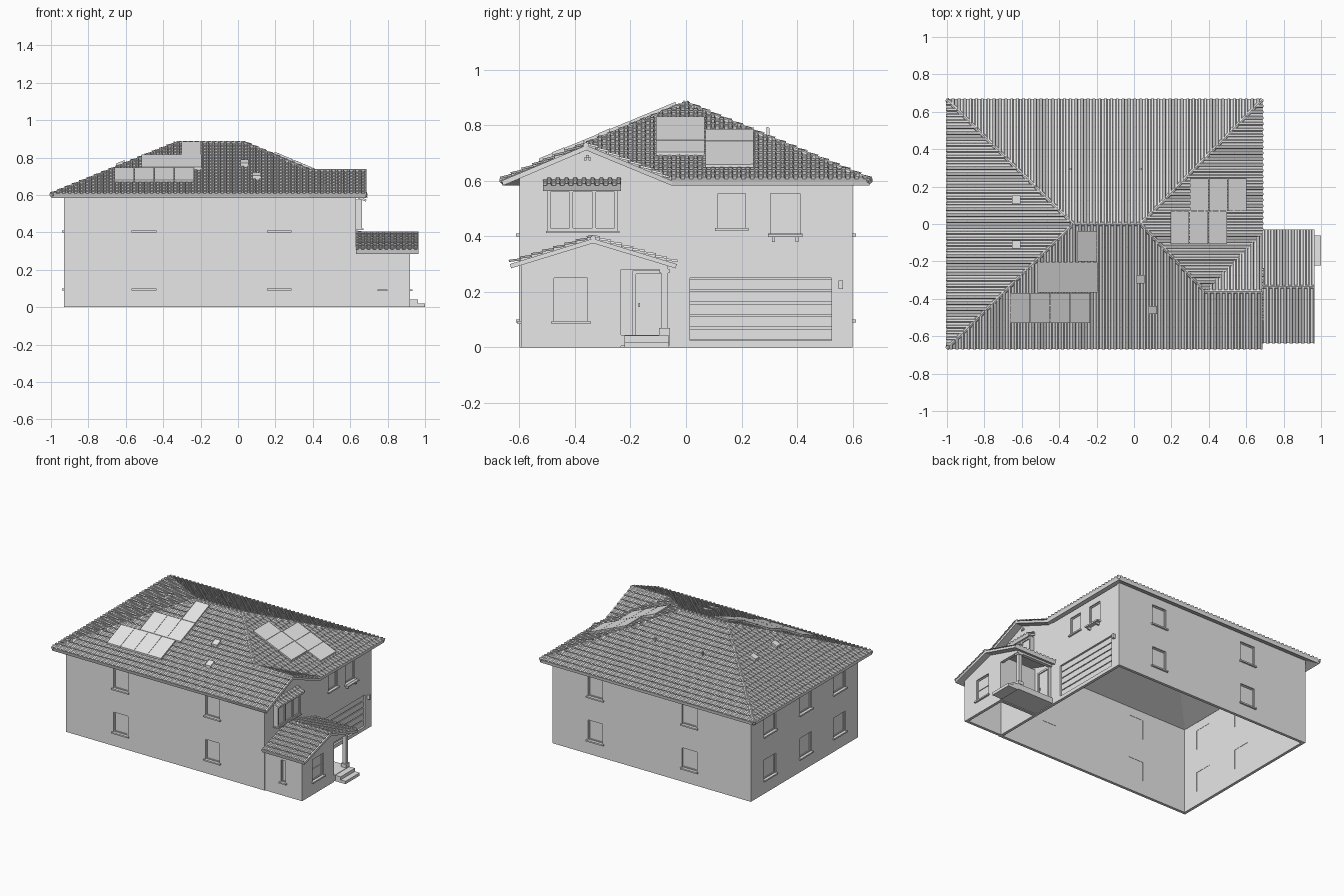
import bpy, bmesh, math
from mathutils import Vector, geometry

if "Cube" in bpy.data.objects:
    bpy.data.objects.remove(bpy.data.objects["Cube"])

grey = bpy.data.materials.new("plain_grey")
grey.use_nodes = True
grey.diffuse_color = (0.8, 0.8, 0.8, 1)
grey.node_tree.nodes["Principled BSDF"].inputs["Base Color"].default_value = (0.8, 0.8, 0.8, 1)


def finish(name, bm):
    mesh = bpy.data.meshes.new(name)
    bm.to_mesh(mesh)
    bm.free()
    mesh.materials.append(grey)
    ob = bpy.data.objects.new(name, mesh)
    bpy.context.collection.objects.link(ob)
    return ob


def boxes(name, items, warp=lambda p: p):
    """Several boxes (x0, x1, y0, y1, z0, z1) in one object, moved by warp."""
    bm = bmesh.new()
    for b in items:
        made = bmesh.ops.create_cube(bm, size=1)["verts"]
        for v in made:
            v.co = warp(Vector([b[2 * i + (v.co[i] > 0)] for i in range(3)]))
    bmesh.ops.recalc_face_normals(bm, faces=bm.faces)
    return finish(name, bm)


def shell(name, polys, thickness, out=None):
    """Polygons welded into a sheet and thickened inwards."""
    bm = bmesh.new()
    for p in polys:
        f = bm.faces.new([bm.verts.new(c) for c in p])
        f.normal_update()
        if out and f.normal.dot(Vector(out)) < 0:
            f.normal_flip()
    bmesh.ops.remove_doubles(bm, verts=bm.verts, dist=0.0005)
    ob = finish(name, bm)
    mod = ob.modifiers.new("thickness", "SOLIDIFY")
    mod.thickness, mod.offset = thickness, -1
    return ob


# A wall frame is (axis, position, outward sign); points are (along, outward, z)
def on_wall(frame):
    axis, pos, s = frame
    if axis == "x":
        return lambda p: Vector((pos + s * p[1], p[0], p[2]))
    return lambda p: Vector((p[0], pos + s * p[1], p[2]))


def wall(name, frame, a0, a1, z0, z1, holes=()):
    to = on_wall(frame)
    aa = sorted({a0, a1, *(a for h in holes for a in h[:2])})
    zz = sorted({z0, z1, *(z for h in holes for z in h[2:])})
    quads = []
    for l, r in zip(aa, aa[1:]):
        for b, t in zip(zz, zz[1:]):
            m, n = (l + r) / 2, (b + t) / 2
            if not any(h[0] < m < h[1] and h[2] < n < h[3] for h in holes):
                quads.append([to(p) for p in ((l, 0, b), (r, 0, b), (r, 0, t), (l, 0, t))])
    shell(name, quads, 0.02, to((0, 1, 0)) - to((0, 0, 0)))


def window(name, frame, hole, across=0, upright=0, sill=True):
    a0, a1, z0, z1 = hole
    w, d0, d1 = 0.007, -0.018, -0.008
    parts = [(a0, a1, d0, -0.013, z0, z1),
             (a0, a0 + w, d0, d1, z0, z1), (a1 - w, a1, d0, d1, z0, z1),
             (a0, a1, d0, d1, z0, z0 + w), (a0, a1, d0, d1, z1 - w, z1)]
    for i in range(across):
        z = z0 + (z1 - z0) * (i + 1) / (across + 1)
        parts.append((a0, a1, d0, d1, z - w / 2, z + w / 2))
    for i in range(upright):
        a = a0 + (a1 - a0) * (i + 1) / (upright + 1)
        parts.append((a - w / 2, a + w / 2, d0, d1, z0, z1))
    if sill:
        parts.append((a0 - 0.01, a1 + 0.01, d0, 0.012, z0 - 0.01, z0))
    boxes(name, parts, on_wall(frame))


# House walls with their windows
front, back = ("y", -0.6, -1), ("y", 0.6, 1)
left, right = ("x", -0.93, -1), ("x", 0.63, 1)
UP, LOW = (0.41, 0.55), (0.1, 0.24)
layout = {
    "front": (front, -0.93, 0.63, [(-0.56, -0.445), (0.165, 0.275)]),
    "back": (back, -0.93, 0.63, [(-0.505, -0.39), (0.235, 0.35)]),
    "rear_end": (left, -0.6, 0.6, [(-0.46, -0.33), (-0.08, 0.05), (0.32, 0.45)]),
}
for label, (frame, a0, a1, spans) in layout.items():
    holes = [s + z for s in spans for z in (UP, LOW)]
    wall(label + "_wall", frame, a0, a1, 0, 0.61, holes)
    for i, h in enumerate(holes):
        window(f"{label}_window_{i}", frame, h)

# Entrance side: garage opening and two upper windows
garage = (0.015, 0.525, 0.025, 0.25)
small, balcony = (0.115, 0.215, 0.43, 0.555), (0.305, 0.41, 0.41, 0.555)
wall("entrance_wall", right, -0.6, 0.6, 0, 0.6, [garage, small, balcony])
window("small_upper_window", right, small)
window("planter_window", right, balcony)
boxes("planter_shelf", [(0.295, 0.42, 0, 0.03, 0.398, 0.408)]
      + [(a, a + 0.01, 0, 0.02, 0.38, 0.4) for a in (0.31, 0.395)], on_wall(right))
rows = [garage[2] + i * 0.045 for i in range(5)]
boxes("garage_door", [(0.015, 0.525, -0.02, -0.016, 0.025, 0.25)]
      + [(0.015, 0.525, -0.018, -0.01, z + 0.003, z + 0.042) for z in rows], on_wall(right))
boxes("wall_lamp", [(0.55, 0.565, 0, 0.02, 0.21, 0.24)], on_wall(right))

# Upper gable and its vent
shell("upper_gable", [[(0.63, -0.6, 0.59), (0.63, -0.06, 0.59), (0.63, -0.06, 0.6),
                       (0.63, -0.36, 0.722), (0.63, -0.6, 0.62)]], 0.02, (1, 0, 0))
boxes("gable_vent", [(-0.367, -0.358, 0, 0.006, 0.674, 0.684), (-0.352, -0.343, 0, 0.006, 0.674, 0.684),
                     (-0.36, -0.35, 0, 0.006, 0.684, 0.694)], on_wall(right))

# Bay window with three panes
bay = [(-0.5, -0.245, 0, 0.026, 0.415, 0.575), (-0.505, -0.24, 0, 0.04, 0.412, 0.42)]
bay += [(a - 0.006, a + 0.006, 0, 0.034, 0.42, 0.575) for a in (-0.494, -0.414, -0.331, -0.251)]
bay += [(-0.5, -0.245, 0, 0.034, z, z + 0.01) for z in (0.42, 0.56)]
boxes("bay_window", bay, on_wall(right))


PITCH, ROW, BUMP, STEP = 0.03136, 0.042, 0.008, 0.007


def tiles(name, poly, along):
    """Stepped rows of barrel tiles on a sloping polygon, trimmed to its edges."""
    poly = [Vector(p) for p in poly]
    n, u, o = geometry.normal(poly), Vector(along), poly[0]
    if n.z < 0:
        n.negate()
    v = n.cross(u)
    us, vs = [(p - o).dot(u) for p in poly], [(p - o).dot(v) for p in poly]
    cols = []
    for i in range(math.floor(min(us) / PITCH), math.ceil(max(us) / PITCH - 0.01)):
        cols += [((i + f) * PITCH, h) for f, h in ((0, 0), (0.4, 0), (0.52, 1), (0.86, 1))]
    cols.append((cols[-4][0] + PITCH, 0))
    lines = []
    for j in range(math.floor(min(vs) / ROW + 0.01), math.ceil(max(vs) / ROW)):
        lines += [(j * ROW, STEP), ((j + 1) * ROW, 0)]
    bm = bmesh.new()
    grid = [[bm.verts.new(o + u * a + v * b + n * (h * BUMP + s + 0.001)) for a, h in cols]
            for b, s in lines]
    grid.insert(0, [bm.verts.new(o + u * a + v * lines[0][0]) for a, h in cols])
    for r, s in zip(grid, grid[1:]):
        for i in range(len(cols) - 1):
            bm.faces.new((r[i], r[i + 1], s[i + 1], s[i]))
    for a, b in zip(poly, poly[1:] + poly[:1]):
        out = (b - a).cross(n).normalized()
        bmesh.ops.bisect_plane(bm, geom=bm.verts[:] + bm.edges[:] + bm.faces[:],
                               plane_co=a + out * 0.001, plane_no=out, clear_outer=True)
    finish(name, bm)


def caps(name, pairs, radius=0.011):
    """Round capping tiles along ridges and hips."""
    bm = bmesh.new()
    for a, b in pairs:
        a, b = Vector(a), Vector(b)
        turn = (b - a).to_track_quat("Z", "Y").to_matrix().to_4x4()
        turn.translation = (a + b) / 2
        bmesh.ops.create_cone(bm, cap_ends=True, segments=8, radius1=radius, radius2=radius,
                              depth=(b - a).length, matrix=turn)
    finish(name, bm)


# Main hipped roof with a cross gable over the entrance
E, R, G = 0.6, 0.875, 0.728
A, B = (-1, -0.665, E), (0.685, -0.665, E)
C, D = (0.685, 0.665, E), (-1, 0.665, E)
r0, r1 = (-0.325, 0, R), (0.035, 0, R)
knee, tip, split, foot = (0.38, -0.36, G), (0.685, -0.36, G), (0.38, -0.665, E), (0.685, -0.05, E)
X, Y = Vector((1, 0, 0)), Vector((0, 1, 0))
slopes = {
    "front_slope": ([A, split, knee, r1, r0], X),
    "gable_front_slope": ([split, B, tip, knee], X),
    "gable_back_slope": ([tip, foot, knee], -X),
    "entrance_slope": ([foot, C, r1, knee], Y),
    "back_slope": ([C, D, r0, r1], -X),
    "rear_end_slope": ([D, A, r0], -Y),
}
shell("roof_deck", [p for p, _ in slopes.values()], 0.018, (0, 0, 1))
for label, (poly, along) in slopes.items():
    tiles(label + "_tiles", poly, along)
caps("ridge_caps", [(r0, r1), (r0, A), (r0, D), (r1, C), (r1, knee), (knee, tip)])


# Solar panels, roof vents and pipes
def above(label):
    poly = slopes[label][0]
    n, o = geometry.normal([Vector(p) for p in poly]), Vector(poly[0])
    return lambda p: Vector((p.x, p.y, p.z + o.z - (n.x * (p.x - o.x) + n.y * (p.y - o.y)) / n.z))


panels = []
for x0, count, y0 in ((-0.66, 4, -0.53), (-0.515, 3, -0.365), (-0.302, 1, -0.2)):
    panels += [(x0 + i * 0.107, x0 + i * 0.107 + 0.105, y0, y0 + 0.162, 0.012, 0.024) for i in range(count)]
boxes("front_solar_panels", panels, above("front_slope"))
panels = []
for x0, y0 in ((0.195, -0.108), (0.3, 0.07)):
    panels += [(x0 + i * 0.101, x0 + i * 0.101 + 0.099, y0, y0 + 0.174, 0.012, 0.024) for i in range(3)]
boxes("entrance_solar_panels", panels, above("entrance_slope"))


def vents(name, label, spots, half, top):
    boxes(name, [(x - half, x + half, y - half, y + half, 0, top) for x, y in spots], above(label))


vents("front_roof_vents", "front_slope", [(0.035, -0.295), (0.1, -0.46)], 0.022, 0.026)
vents("rear_roof_vents", "rear_end_slope", [(-0.63, 0.13), (-0.63, -0.11)], 0.022, 0.026)
vents("roof_pipes", "back_slope", [(0.035, 0.295), (-0.34, 0.295)], 0.005, 0.04)

# Tiled canopy over the bay
canopy = [(0.688, -0.515, 0.575), (0.688, -0.235, 0.575), (0.63, -0.235, 0.6), (0.63, -0.515, 0.6)]
shell("bay_canopy", [canopy], 0.012, (0, 0, 1))
tiles("bay_canopy_tiles", canopy, Y)

# Entrance wing: walls, windows and gable
wing_front, wing_end = ("y", -0.595, -1), ("x", 0.92, 1)
slit, pane = (0.755, 0.79, 0.095, 0.25), (-0.475, -0.355, 0.095, 0.25)
wall("wing_front_wall", wing_front, 0.63, 0.92, 0, 0.305, [slit])
window("slit_window", wing_front, slit)
wall("wing_end_wall", wing_end, -0.595, -0.235, 0, 0.28, [pane])
window("wing_window", wing_end, pane, across=1)
wall("porch_inner_wall", ("y", -0.235, 1), 0.63, 0.92, 0, 0.33)
shell("wing_gable", [[(0.92, -0.595, 0.28), (0.92, -0.065, 0.28), (0.92, -0.065, 0.3),
                      (0.92, -0.335, 0.38), (0.92, -0.595, 0.3)]], 0.02, (1, 0, 0))

# Wing roof
for label, eave, along in (("wing_front_slope", -0.635, X), ("wing_back_slope", -0.033, -X)):
    p = [(0.63, eave, 0.3), (0.965, eave, 0.3), (0.965, -0.335, 0.392), (0.63, -0.335, 0.392)]
    if eave > -0.3:
        p = [p[1], p[0], p[3], p[2]]
    shell(label + "_deck", [p], 0.016, (0, 0, 1))
    tiles(label + "_tiles", p, along)
caps("wing_ridge_cap", [((0.63, -0.335, 0.394), (0.965, -0.335, 0.394))], 0.01)

# Porch: floor, steps, beam, column and door
boxes("porch_floor", [(0.63, 0.92, -0.235, -0.06, 0.005, 0.045)])
boxes("porch_steps", [(0.92, 0.962, -0.222, -0.062, 0, 0.042), (0.962, 1, -0.222, -0.062, 0, 0.02)])
boxes("porch_beam", [(0.63, 0.92, -0.09, -0.065, 0.28, 0.3)])
boxes("porch_column", [(0.885, 0.91, -0.09, -0.065, 0.045, 0.285), (0.878, 0.917, -0.098, -0.057, 0.045, 0.07),
                       (0.88, 0.915, -0.095, -0.06, 0.268, 0.282)])
boxes("front_door", [(0.63, 0.642, -0.18, -0.09, 0.045, 0.265), (0.63, 0.65, -0.193, -0.18, 0.045, 0.275),
                     (0.63, 0.65, -0.09, -0.077, 0.045, 0.275), (0.63, 0.65, -0.193, -0.077, 0.265, 0.277),
                     (0.642, 0.652, -0.172, -0.166, 0.145, 0.16)])
